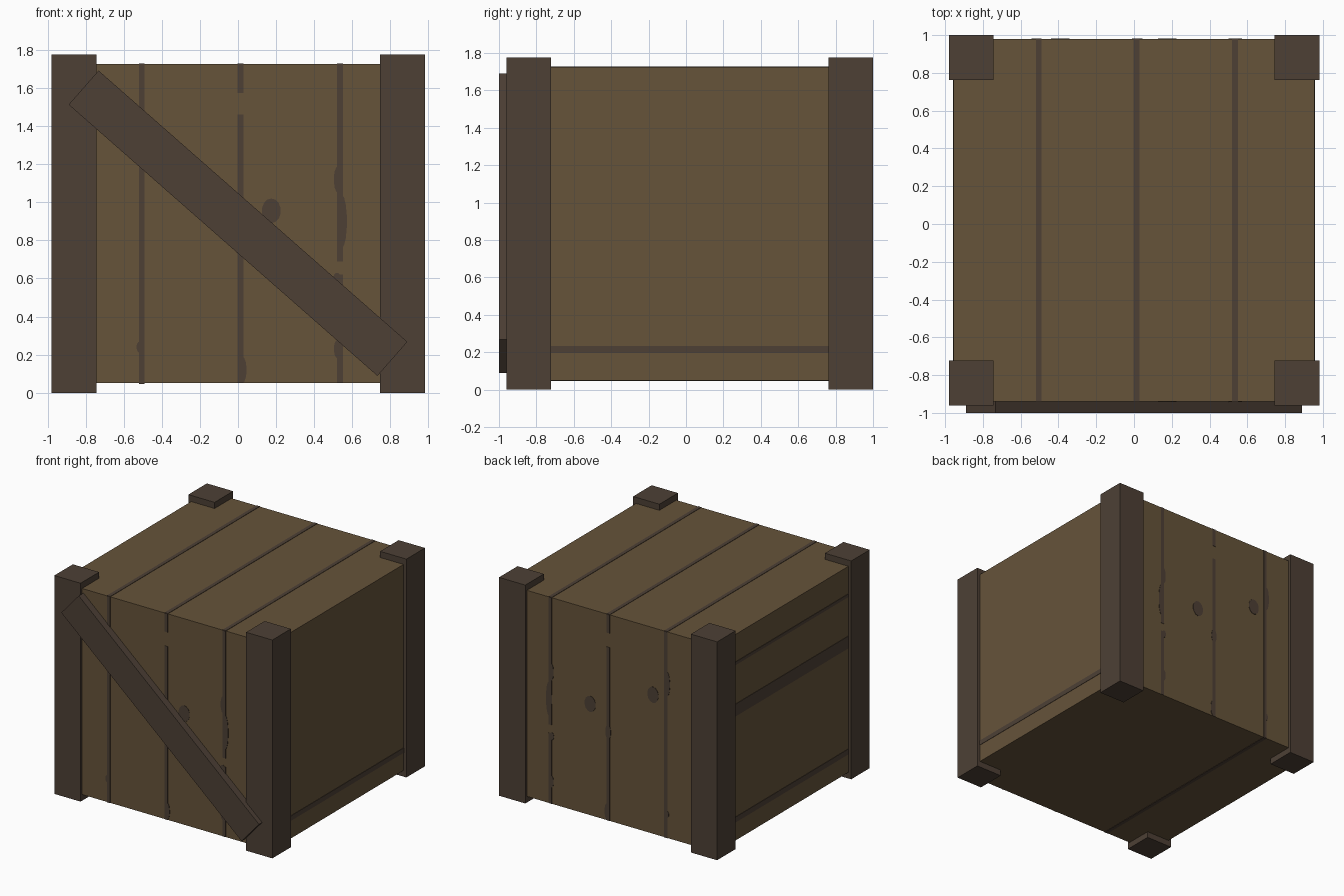
import bpy
import bmesh
from math import radians
from mathutils import Matrix, Vector

cube = bpy.data.objects.get("Cube")
if cube:
    bpy.data.objects.remove(cube, do_unlink=True)


def material(name, colour):
    mat = bpy.data.materials.new(name)
    mat.use_nodes = True
    mat.diffuse_color = (*colour, 1)
    mat.node_tree.nodes["Principled BSDF"].inputs["Base Color"].default_value = (*colour, 1)
    return mat


PLANK = material("plank_brown", (0.133, 0.087, 0.042))
DARK = material("dark_timber", (0.075, 0.051, 0.036))

# Body limits and the thickness of painted plates
LEFT, RIGHT, FRONT, BACK, BOTTOM, TOP = -0.955, 0.955, -0.94, 0.98, 0.05, 1.725
THIN = 0.006


def add_box(bm, low, high):
    low, high = Vector(low), Vector(high)
    matrix = Matrix.Translation((low + high) / 2) @ Matrix.Diagonal((*(high - low), 1))
    bmesh.ops.create_cube(bm, size=1, matrix=matrix)


def add_oval(bm, x, y, z, rx, rz):
    matrix = (Matrix.Translation((x, y, z)) @ Matrix.Rotation(radians(90), 4, "X")
              @ Matrix.Diagonal((rx, rz, 1, 1)))
    bmesh.ops.create_cone(bm, cap_ends=True, segments=14, radius1=1, radius2=1,
                          depth=THIN, matrix=matrix)


def finish(bm, name, mat):
    mesh = bpy.data.meshes.new(name)
    bm.to_mesh(mesh)
    bm.free()
    mesh.materials.append(mat)
    obj = bpy.data.objects.new(name, mesh)
    bpy.context.collection.objects.link(obj)
    return obj


def box(name, low, high, mat):
    bm = bmesh.new()
    add_box(bm, low, high)
    return finish(bm, name, mat)


# Crate body
box("crate_body", (LEFT, FRONT, BOTTOM), (RIGHT, BACK, TOP), PLANK)

# Four corner posts
for side, x in (("right", -0.98), ("left", 0.745)):
    for end, y in (("front", -0.96), ("back", 0.762)):
        box(f"{end}_{side}_post", (x, y, 0), (x + 0.236, y + 0.238, 1.775), DARK)

# Diagonal brace across the front
brace = box("front_brace", (-1.079, -0.03, -0.119), (1.079, 0.03, 0.119), DARK)
brace.location = (0, -0.97, 0.89)
brace.rotation_euler.y = radians(41.3)

# Plank gaps: centre x with the height spans they cover
GAPS = (
    (-0.505, ((BOTTOM, TOP),)),
    (0.013, ((BOTTOM, 1.46), (1.575, TOP))),
    (0.535, ((BOTTOM, 0.62), (0.69, TOP))),
)
# Knots and worn bulges along the gaps: x, z, half width, half height
OVALS = (
    (0.175, 0.955, 0.05, 0.065),
    (-0.39, 1.18, 0.05, 0.065),
    (0.525, 1.12, 0.022, 0.07),
    (0.545, 0.9, 0.027, 0.14),
    (0.525, 0.23, 0.022, 0.05),
    (0.52, 0.6, 0.02, 0.03),
    (0.023, 0.12, 0.022, 0.07),
    (0.013, 0.77, 0.025, 0.06),
    (-0.518, 1.3, 0.025, 0.1),
    (-0.515, 0.24, 0.018, 0.03),
)
HALF = 0.015

for name, y in (("front_markings", FRONT), ("back_markings", BACK)):
    bm = bmesh.new()
    for x, spans in GAPS:
        for z0, z1 in spans:
            add_box(bm, (x - HALF, y - THIN / 2, z0), (x + HALF, y + THIN / 2, z1))
    for x, z, rx, rz in OVALS:
        add_oval(bm, x, y, z, rx, rz)
    finish(bm, name, DARK)

# Gaps along the lid and the underside
for name, z, gaps in (("lid_gaps", TOP, GAPS), ("underside_gap", BOTTOM, GAPS[:1])):
    bm = bmesh.new()
    for x, _ in gaps:
        add_box(bm, (x - HALF, FRONT, z - THIN / 2), (x + HALF, BACK, z + THIN / 2))
    finish(bm, name, DARK)

# Horizontal stripes on the sides: height and half width
SIDES = (
    ("right_side_stripes", LEFT, ((0.22, 0.022), (1.11, 0.05), (1.49, 0.013))),
    ("left_side_stripes", RIGHT, ((0.215, 0.02),)),
)
for name, x, stripes in SIDES:
    bm = bmesh.new()
    for z, half in stripes:
        add_box(bm, (x - THIN / 2, -0.73, z - half), (x + THIN / 2, 0.77, z + half))
    finish(bm, name, DARK)
